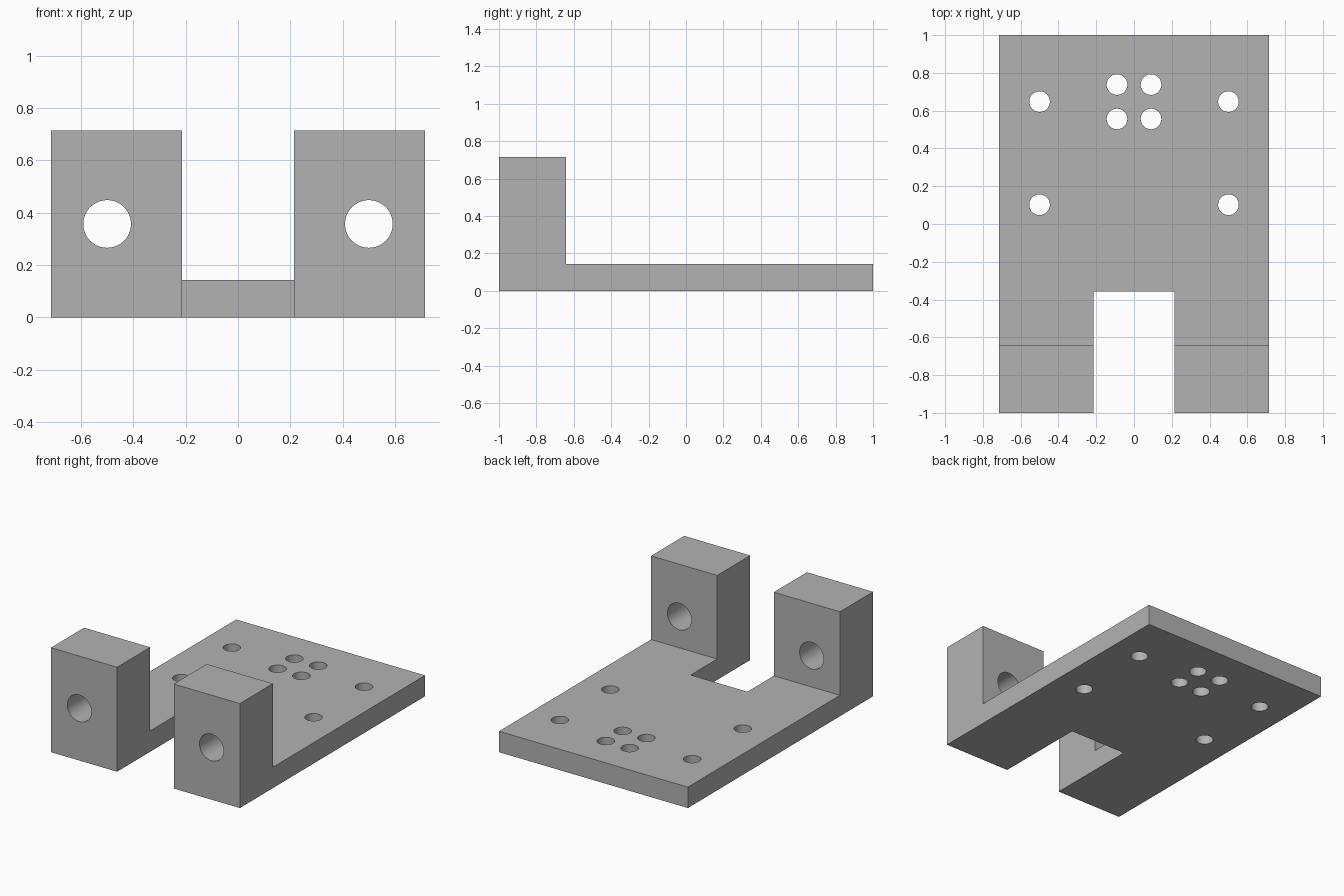
import bpy, bmesh
from math import pi

cube = bpy.data.objects.get("Cube")
if cube:
    bpy.data.objects.remove(cube, do_unlink=True)

U = 2 / 28                      # design unit: the bracket is 28 units long
HALF_W, THICK, HEIGHT, LUG = 10 * U, 2 * U, 10 * U, 5 * U
SLOT_HALF, SLOT_END = 3 * U, -5 * U

grey = bpy.data.materials.new("plain grey")
grey.use_nodes = True
colour = (0.45, 0.45, 0.45, 1)
grey.diffuse_color = colour
grey.node_tree.nodes["Principled BSDF"].inputs["Base Color"].default_value = colour


def make_object(name, bm):
    bmesh.ops.recalc_face_normals(bm, faces=bm.faces)
    mesh = bpy.data.meshes.new(name)
    bm.to_mesh(mesh)
    bm.free()
    mesh.materials.append(grey)
    obj = bpy.data.objects.new(name, mesh)
    bpy.context.collection.objects.link(obj)
    return obj


def drill(x, y, z, radius, depth, along_y=False):
    bpy.ops.mesh.primitive_cylinder_add(
        vertices=64, radius=radius, depth=depth, location=(x, y, z),
        rotation=(pi / 2 if along_y else 0, 0, 0))
    obj = bpy.context.object
    obj.data.materials.append(grey)
    return obj


# Body: L-shaped side profile extruded across the width
profile = [(-1, 0), (1, 0), (1, THICK), (-1 + LUG, THICK), (-1 + LUG, HEIGHT), (-1, HEIGHT)]
bm = bmesh.new()
side = bm.faces.new([bm.verts.new((-HALF_W, y, z)) for y, z in profile])
grown = bmesh.ops.extrude_face_region(bm, geom=[side])
bmesh.ops.translate(bm, vec=(2 * HALF_W, 0, 0),
                    verts=[v for v in grown["geom"] if isinstance(v, bmesh.types.BMVert)])
body = make_object("mounting_bracket", bm)

# Slot between the two lugs
bpy.ops.mesh.primitive_cube_add(size=1, location=(0, SLOT_END - 0.5, 0.4))
slot = bpy.context.object
slot.scale = (2 * SLOT_HALF, 1, 2)
slot.data.materials.append(grey)
cutters = [slot]

# Lug bores, corner screw holes and the central hole cluster
for s in (-1, 1):
    cutters.append(drill(s * 7 * U, -1 + LUG / 2, HEIGHT / 2, 0.091, 0.6, along_y=True))
    for x, y in ((0.5, 0.648), (0.5, 0.102), (0.09, 0.738), (0.09, 0.556)):
        cutters.append(drill(s * x, y, THICK / 2, 0.0545, 0.4))

for cutter in cutters:
    cutter.hide_render = True
    cut = body.modifiers.new("cut", "BOOLEAN")
    cut.operation, cut.solver, cut.object = "DIFFERENCE", "EXACT", cutter

# Bake the cuts, then discard the cutters
bpy.ops.object.select_all(action="DESELECT")
body.select_set(True)
bpy.context.view_layer.objects.active = body
bpy.ops.object.convert(target="MESH")
for cutter in cutters:
    bpy.data.objects.remove(cutter, do_unlink=True)
bpy.ops.object.shade_smooth_by_angle(angle=pi / 6)
